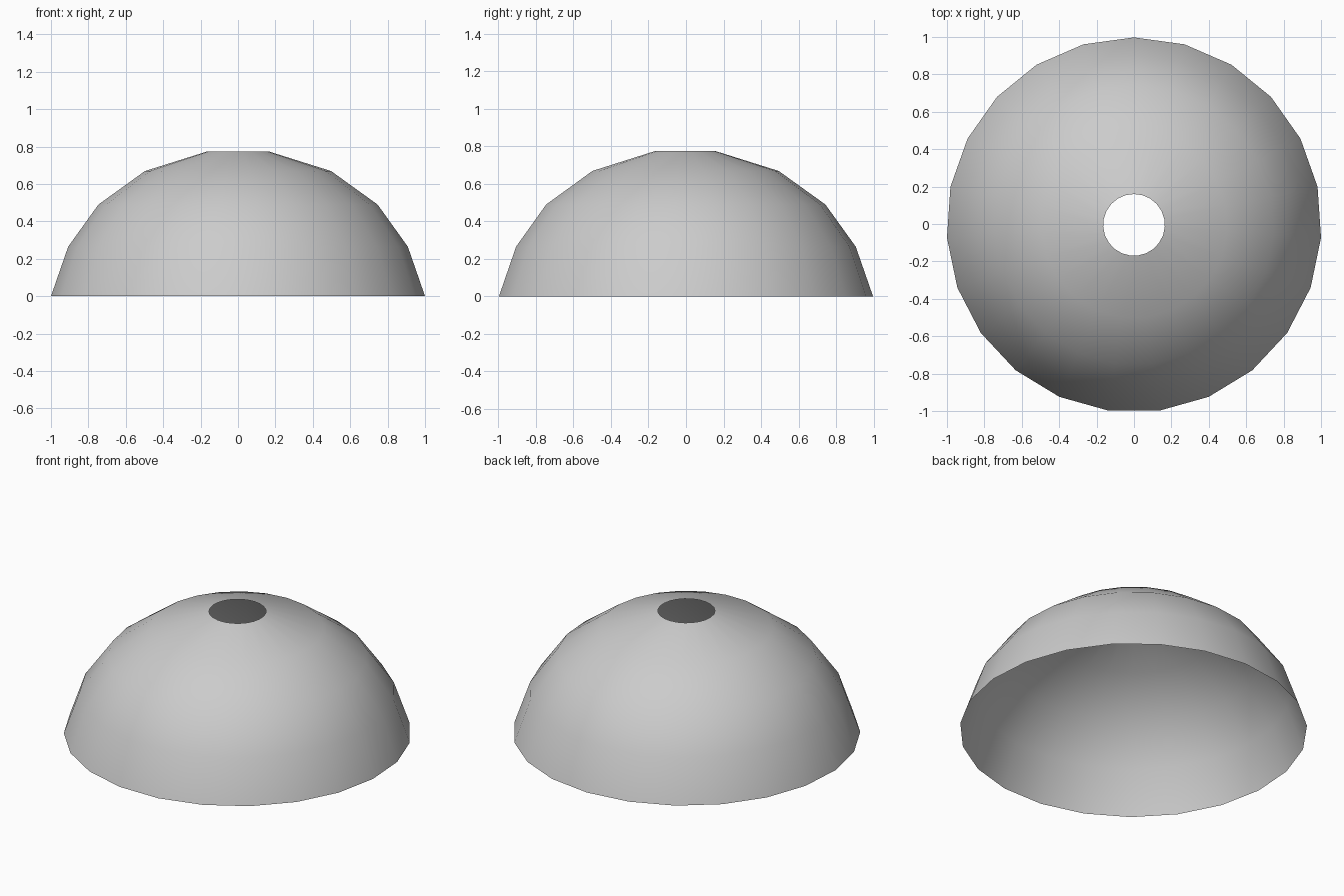
import bpy, bmesh
from math import sin, cos, pi

if "Cube" in bpy.data.objects:
    bpy.data.objects.remove(bpy.data.objects["Cube"])

SIDES = 23
# Dome profile from rim to top opening: (radius, height)
PROFILE = [(1.0023, 0.0), (0.91, 0.265), (0.748, 0.49), (0.499, 0.669), (0.165, 0.774)]
Y_SHIFT = -0.0047  # centres the odd-sided outline

bm = bmesh.new()

# Rings, each with a corner facing the back
rings = []
for r, z in PROFILE:
    rings.append([bm.verts.new((-r * sin(2 * pi * i / SIDES),
                                r * cos(2 * pi * i / SIDES) + Y_SHIFT, z))
                  for i in range(SIDES)])

# Open single-skin shell between the rings
for low, high in zip(rings, rings[1:]):
    for i in range(SIDES):
        j = (i + 1) % SIDES
        bm.faces.new((low[i], low[j], high[j], high[i])).smooth = True

mesh = bpy.data.meshes.new("dome_shade")
bm.to_mesh(mesh)
bm.free()
bpy.context.collection.objects.link(bpy.data.objects.new("dome_shade", mesh))
